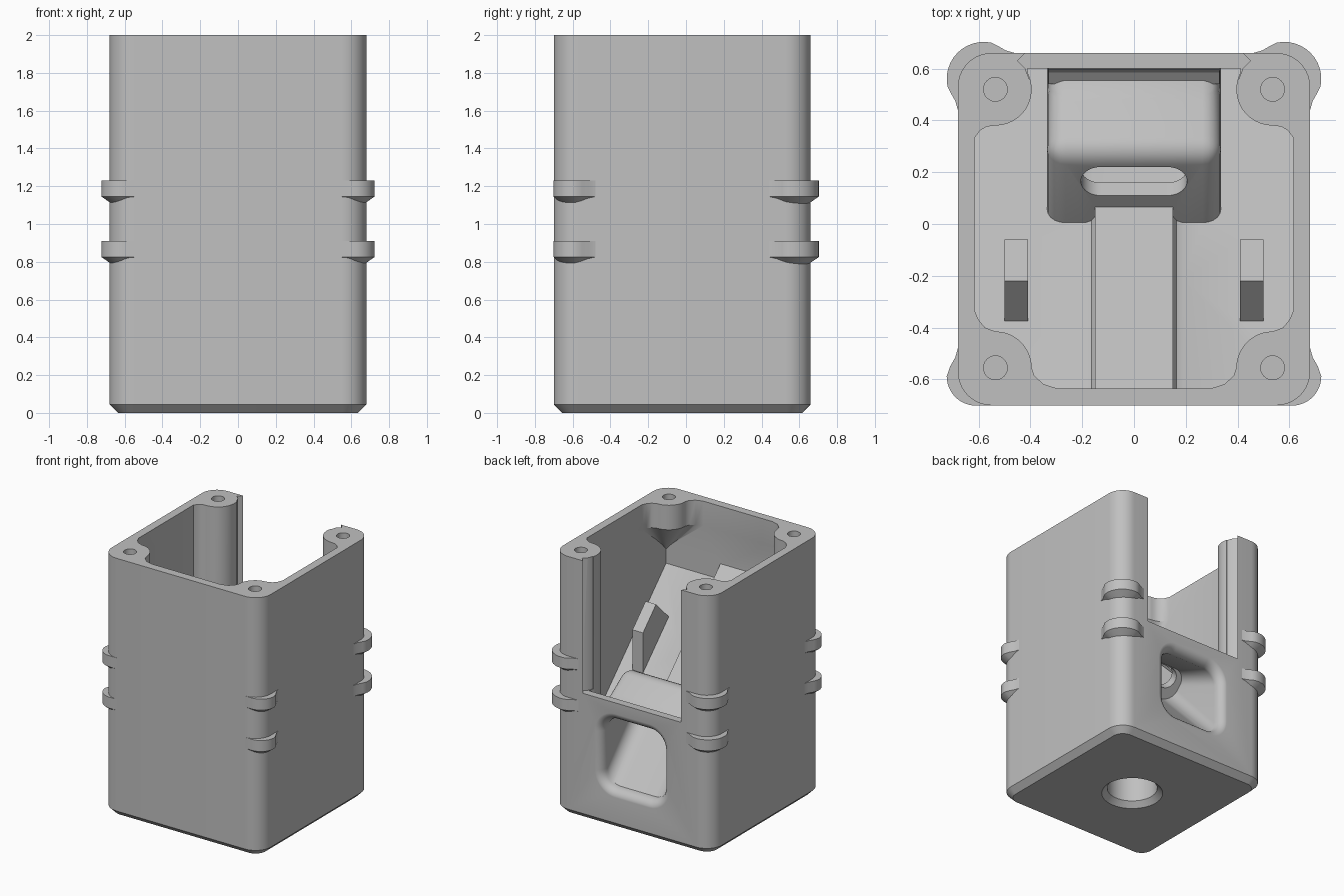
import bpy, bmesh, math
from mathutils import Vector

if "Cube" in bpy.data.objects:
    bpy.data.objects.remove(bpy.data.objects["Cube"])

grey = bpy.data.materials.new("grey_plastic")
grey.diffuse_color = (0.53, 0.53, 0.53, 1)
grey.use_nodes = True
grey.node_tree.nodes["Principled BSDF"].inputs["Base Color"].default_value = grey.diffuse_color


def loft(name, rings):
    """Closed solid through rings that share a point count."""
    bm = bmesh.new()
    vs = [[bm.verts.new(p) for p in r] for r in rings]
    n = len(vs[0])
    for a, b in zip(vs, vs[1:]):
        for i in range(n):
            bm.faces.new((a[i], a[(i + 1) % n], b[(i + 1) % n], b[i]))
    bm.faces.new(vs[0][::-1])
    bm.faces.new(vs[-1])
    bmesh.ops.recalc_face_normals(bm, faces=bm.faces)
    me = bpy.data.meshes.new(name)
    bm.to_mesh(me)
    bm.free()
    ob = bpy.data.objects.new(name, me)
    bpy.context.collection.objects.link(ob)
    me.materials.append(grey)
    return ob


def prism_z(name, pts, z0, z1):
    return loft(name, [[(x, y, z) for x, y in pts] for z in (z0, z1)])


def prism_x(name, pts, x0, x1):
    return loft(name, [[(x, y, z) for y, z in pts] for x in (x0, x1)])


def arc(cx, cy, r, a0, a1, n=12):
    return [(cx + r * math.cos(math.radians(a0 + (a1 - a0) * i / n)),
             cy + r * math.sin(math.radians(a0 + (a1 - a0) * i / n))) for i in range(n + 1)]


def round_rect(x0, x1, y0, y1, r, n=10):
    return (arc(x1 - r, y1 - r, r, 0, 90, n) + arc(x0 + r, y1 - r, r, 90, 180, n)
            + arc(x0 + r, y0 + r, r, 180, 270, n) + arc(x1 - r, y0 + r, r, 270, 360, n))


def apply_mods(ob):
    dg = bpy.context.evaluated_depsgraph_get()
    me = bpy.data.meshes.new_from_object(ob.evaluated_get(dg))
    ob.modifiers.clear()
    ob.data = me


def cut(ob, tool):
    m = ob.modifiers.new("cut", "BOOLEAN")
    m.operation, m.solver, m.object = "DIFFERENCE", "EXACT", tool
    bpy.context.view_layer.update()
    apply_mods(ob)
    bpy.data.objects.remove(tool)


def flip(pts, s):
    return [(s * x, y) for x, y in pts]


def floor_z(y):
    return 0.80 - y


# Outer body with chamfered base
body = loft("housing", [
    [(x, y, 0) for x, y in round_rect(-.635, .635, -.655, .615, .085)],
    [(x, y, .045) for x, y in round_rect(-.68, .68, -.70, .66, .13)],
    [(x, y, 2) for x, y in round_rect(-.68, .68, -.70, .66, .13)]])

# Cavity above the sloping floor; inner features are kept out of it
cavity = prism_x("cavity", [(-.635, floor_z(-.635)), (.60, floor_z(.60)),
                            (.60, 2.1), (-.635, 2.1)], -.615, .615)
back_post = ([(.65, .33), (.615, .333), (.595, .36), (.57, .376)]
             + arc(.535, .52, .14, -90, -205) + [(.42, .65), (.65, .65)])
front_post = ([(.65, -.33), (.615, -.335), (.60, -.37), (.575, -.40)]
              + arc(.535, -.555, .14, 90, 180)
              + [(.385, -.585), (.35, -.618), (.29, -.637), (.29, -.66), (.65, -.66)])
for s in (-1, 1):
    cut(cavity, prism_z("back_post", flip(back_post, s), 0, 2.2))
    # Front posts taper away into the corner
    cut(cavity, loft("front_post", [
        [(s * (.63 + (x - .63) * k), -.65 + (y + .65) * k, z) for x, y in front_post]
        for k, z in ((.02, 1.53), (1, 1.81), (1, 2.2))]))
    # Sloped board clips
    cut(cavity, prism_x("clip", [(-.06, .7), (-.06, 1.17), (-.22, 1.33), (-.38, 1.17),
                                 (-.38, .7)], s * .41, s * .50))

# Centre rib following the slope
rib = [(-.19, -.1), (-.19, 0), (-.165, .015), (-.15, .05), (-.15, .12),
       (.15, .12), (.15, .05), (.165, .015), (.19, 0), (.19, -.1)]
cut(cavity, loft("rib", [[(x, y, floor_z(y) + h) for x, h in rib] for y in (-.7, .15)]))

# Rounded hood over the cable tunnel
hood = prism_x("hood", [(.75, 0), (.75, .87), (.53, .90), (.28, 1.07), (-.02, .77),
                        (-.2, .55), (-.2, 0)], -.335, .335)
m = hood.modifiers.new("round", "BEVEL")
m.width, m.segments, m.limit_method = .07, 5, "ANGLE"
m.angle_limit = math.radians(25)
bpy.context.view_layer.update()
apply_mods(hood)
cut(cavity, hood)
cut(cavity, prism_x("hood_fillet", [(.63, .96), (.599, .96), (.585, .925), (.54, .89),
                                    (.54, .82), (.63, .82)], -.33, .33))
cut(body, cavity)

# Back opening with slide-in grooves
side = [(.42, .75), (.42, .66), (.45, .63), (.42, .60), (.405, .56)]
cut(body, prism_z("opening", side + flip(side, -1)[::-1], .975, 2.1))


# Flared cable tunnel, angled up to the hood's front wall
def section(bot, top, hw, r):
    h = math.dist(bot, top)
    b, d = Vector(bot), (Vector(top) - Vector(bot)) / h
    return [(x, *(b + d * t)) for x, t in round_rect(-hw, hw, 0, h, r)]


rings = [section((.70, .235), (.70, .895), .325, .18)]
for i in range(7):
    a = math.radians(90 * i / 6)
    g = .065 * (1 - math.sin(a))
    y = .661 - .075 * (1 - math.cos(a))
    rings.append(section((y, .30 - g), (y, .83 + g), .26 + g, .115 + g))
rings.append(section((.105, .795), (.275, .965), .26, .10))
cut(body, loft("tunnel", rings))

# Connector slot through the hood's front wall
q = math.sqrt(.5)
slot = round_rect(-.205, .205, -.078, .078, .077)
cut(body, loft("slot", [[(x, .175 + q * (t - n), .945 + q * (t + n)) for x, t in slot]
                        for n in (-.12, .25)]))

# Screw holes and countersunk base hole
for x in (-.535, .535):
    for y in (-.555, .52):
        cut(body, prism_z("screw_hole", arc(x, y, .046, 0, 345, 23), 1.82, 2.1))
cut(body, loft("base_hole", [[(x, y, z) for x, y in arc(0, -.02, r, 0, 352.5, 47)]
                             for r, z in ((.26, -.04), (.18, .04), (.18, .36))]))

# Corner lugs, two per corner, with sloped undersides
back_lug = ([(.50, .50), (.66, .44), (.68, .44), (.69, .475), (.71, .51)]
            + arc(.58, .56, .143, -12, 102) + [(.53, .69), (.495, .67), (.46, .66), (.46, .64)])
front_lug = ([(.50, -.55), (.66, -.48), (.68, -.48), (.69, -.515), (.71, -.55)]
             + arc(.61, -.588, .113, 0, -90) + [(.55, -.701), (.55, -.68)])
parts = [body]
for s, side_name in ((-1, "left"), (1, "right")):
    for pts, end, c in ((back_lug, "back", (.56, .54)), (front_lug, "front", (.56, -.58))):
        for z, level in ((.78, "lower"), (1.10, "upper")):
            low = [(c[0] + (x - c[0]) * .6, c[1] + (y - c[1]) * .6) for x, y in pts]
            parts.append(loft(f"{end}_{side_name}_{level}_lug", [
                [(s * x, y, h) for x, y in ring]
                for ring, h in ((low, z), (pts, z + .045), (pts, z + .13))]))

for ob in parts:
    bpy.ops.object.select_all(action="DESELECT")
    ob.select_set(True)
    bpy.context.view_layer.objects.active = ob
    bpy.ops.object.shade_smooth_by_angle(angle=math.radians(30))
